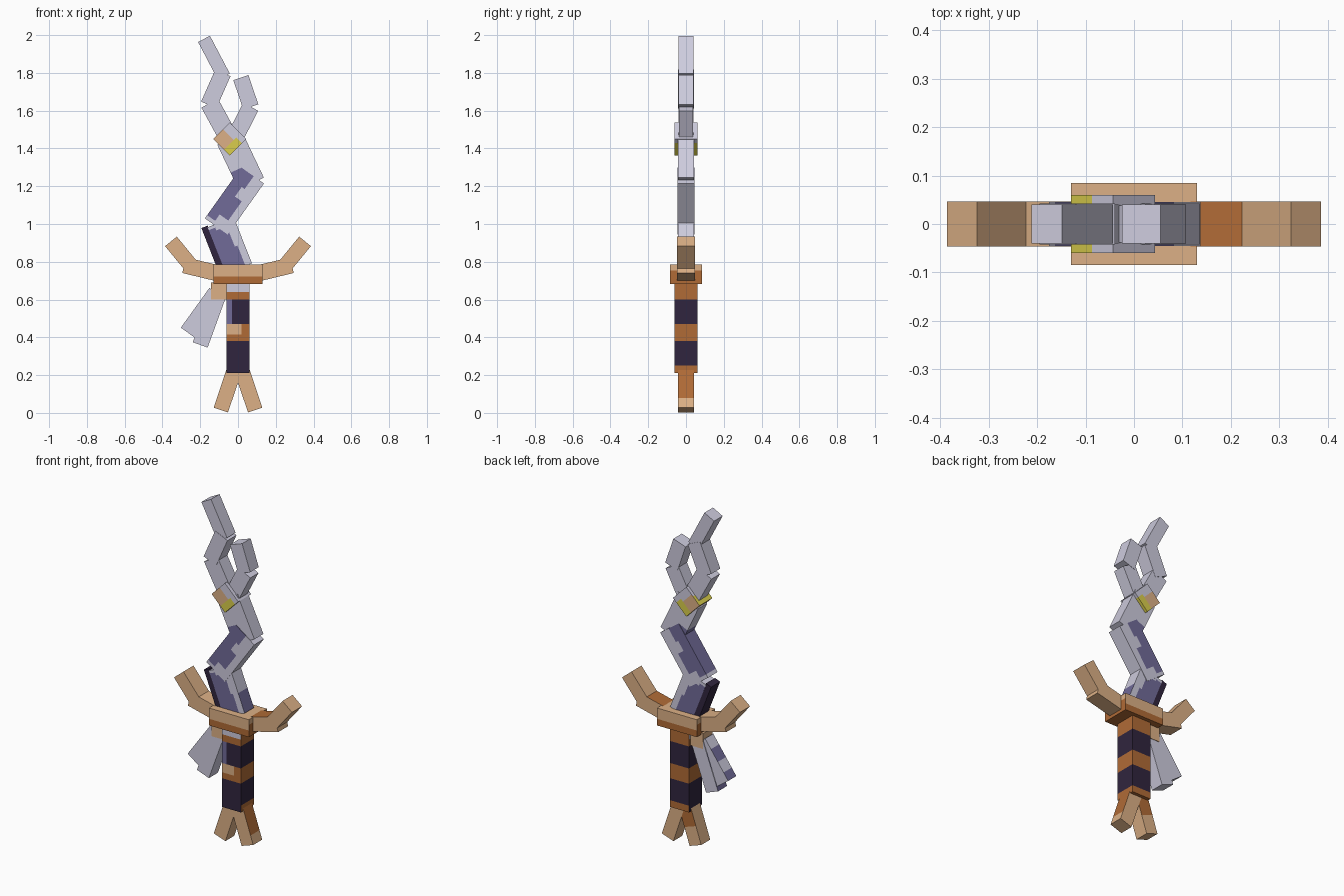
import bpy, bmesh
from mathutils import Vector, Matrix

cube = bpy.data.objects.get("Cube")
if cube:
    bpy.data.objects.remove(cube)


def linear(c):
    c /= 255
    return c / 12.92 if c < 0.04045 else ((c + 0.055) / 1.055) ** 2.4


def material(name, *rgb):
    m = bpy.data.materials.new(name)
    m.use_nodes = True
    col = [linear(c) for c in rgb] + [1]
    m.diffuse_color = col
    m.node_tree.nodes["Principled BSDF"].inputs["Base Color"].default_value = col
    return m


LAV, TAN, ORANGE, DARK, PURPLE, YELLOW = range(6)
MATS = [material("pale lavender", 206, 204, 222), material("tan", 220, 176, 134),
        material("burnt orange", 176, 107, 54), material("dark plum", 48, 37, 62),
        material("dusky purple", 113, 107, 153), material("yellow", 218, 206, 76)]


def even(n):
    return [i / n for i in range(1, n)]


def bar(name, p, q, width, depth, paint, ucuts=(), vcuts=()):
    """Box from p up to q in the xz plane. paint is a colour, or a rule on
    u (0 bottom to 1 top), v (-1 to 1 across), face normal, and world x, z."""
    a, b = Vector((p[0], 0, p[1])), Vector((q[0], 0, q[1]))
    d = (b - a).normalized()
    side = Vector((d.z, 0, -d.x))
    length = (b - a).length
    bm = bmesh.new()
    bmesh.ops.create_cube(bm, size=1)
    bmesh.ops.scale(bm, vec=(width, depth, length), verts=bm.verts)
    planes = [((0, 0, (u - 0.5) * length), (0, 0, 1)) for u in ucuts]
    planes += [((v * width / 2, 0, 0), (1, 0, 0)) for v in vcuts]
    for co, no in planes:
        bmesh.ops.bisect_plane(bm, geom=bm.verts[:] + bm.edges[:] + bm.faces[:],
                               plane_co=co, plane_no=no)
    rot = Matrix((side, (0, 1, 0), d)).transposed().to_4x4()
    world = Matrix.Translation((a + b) / 2) @ rot
    bm.normal_update()
    for f in bm.faces:
        c = f.calc_center_median()
        w = world @ c
        f.material_index = paint if isinstance(paint, int) else paint(
            c.z / length + 0.5, 2 * c.x / width, f.normal.copy(), w.x, w.z)
    bmesh.ops.transform(bm, matrix=world, verts=bm.verts)
    me = bpy.data.meshes.new(name)
    bm.to_mesh(me)
    bm.free()
    for m in MATS:
        me.materials.append(m)
    ob = bpy.data.objects.new(name, me)
    bpy.context.collection.objects.link(ob)
    return ob


# Forked blade tip
bar("tip_upper", (-0.075, 1.78), (-0.18, 1.98), 0.071, 0.08, LAV)
bar("tip_middle", (-0.155, 1.63), (-0.08, 1.8), 0.088, 0.084, LAV)
bar("tip_lower", (-0.03, 1.42), (-0.15, 1.64), 0.1, 0.08, LAV)
bar("prong_upper", (0.068, 1.62), (0.015, 1.775), 0.084, 0.08, LAV)
bar("prong_lower", (-0.02, 1.45), (0.067, 1.62), 0.09, 0.076, LAV)


# Zigzag blade with purple stains on its -x side
def upper_stain(u, v, n, x, z):
    return PURPLE if z < 1.29 and x < 0.03 and u < 0.4 and v < 0.1 else LAV


def middle_stain(u, v, n, x, z):
    if n.x > 0.5 and abs(n.y) < 0.5 and v > 0.9:
        return LAV
    edge = 0.1 if u > 0.75 else -0.15 if u > 0.55 else 0.45 if u > 0.2 else -0.3
    return PURPLE if v < edge and u > 0.06 else LAV


def lower_stain(u, v, n, x, z):
    if v > 0.95:
        return PURPLE if u < 0.45 else LAV
    return PURPLE if v < 0.5 - 0.6 * max(0, u - 0.3) and u < 0.95 - 0.12 * (v + 1) else LAV


bar("blade_upper", (0.07, 1.214), (-0.043, 1.452), 0.148, 0.084, upper_stain, even(16), (-0.6, -0.25, 0.1, 0.5))
bar("blade_middle", (-0.115, 0.987), (0.077, 1.257), 0.148, 0.09, middle_stain, even(16), (-0.3, -0.15, 0.1, 0.45))
bar("blade_lower", (0.005, 0.765), (-0.092, 1.01), 0.148, 0.086, lower_stain, even(16), (-0.5, 0, 0.15, 0.3, 0.5))
bar("blade_back_edge", (-0.095, 0.775), (-0.177, 0.985), 0.036, 0.084, DARK)


# Diamond gem
def gem_paint(u, v, n, x, z):
    if v < -0.95:
        return YELLOW if u < 0.5 else LAV
    if v > 0.3 and u < 0.75:
        return YELLOW
    return TAN if u < 0.6 and v < 0.3 else LAV


bar("gem", (-0.087, 1.406), (0.0, 1.493), 0.123, 0.12, gem_paint, (0.5, 0.6, 0.75), (0.3,))


# Crossguard
def guard_paint(u, v, n, x, z):
    if n.z > 0.5:
        return TAN
    if n.z < -0.5:
        return ORANGE
    return TAN if u > (0.7 if abs(n.x) > 0.5 else 0.38) else ORANGE


bar("guard_block", (0, 0.682), (0, 0.785), 0.26, 0.17, guard_paint, (0.38, 0.7))


def right_arm(u, v, n, x, z):
    return TAN if abs(n.y) > 0.5 or v > -0.9 else ORANGE


for s, label, paint in ((-1, "right", TAN), (1, "left", right_arm)):
    bar(label + "_guard_inner", (s * 0.07, 0.73), (s * 0.285, 0.782), 0.085, 0.094, paint)
    bar(label + "_guard_outer", (s * 0.25, 0.78), (s * 0.355, 0.908), 0.08, 0.094, TAN)


# Wrapped handle: bands at set heights
def handle_paint(u, v, n, x, z):
    front, right = n.y < -0.5, n.x < -0.5
    if z > 0.64:
        return LAV if front or right else ORANGE
    if z > 0.6:
        return ORANGE
    if z > 0.47:
        return PURPLE if front and v < -0.5 else DARK
    if z > 0.38:
        return TAN if front and v < 0.3 and z > 0.415 else ORANGE
    if z < 0.25 and not (front or right):
        return ORANGE
    return DARK


LOW, HIGH = 0.21, 0.69
bands = [(z - LOW) / (HIGH - LOW) for z in (0.25, 0.38, 0.415, 0.47, 0.6, 0.64)]
bar("handle", (0, LOW), (0, HIGH), 0.124, 0.124, handle_paint, bands, (-0.5, 0.3))


# Split pommel
def left_foot(u, v, n, x, z):
    return ORANGE if v > 0.95 and u > 0.25 else TAN


def right_foot(u, v, n, x, z):
    return ORANGE if n.y > 0.5 and u > 0.5 else TAN


bar("pommel_left", (0.091, 0.015), (0.022, 0.22), 0.08, 0.084, left_foot, (0.25,))
bar("pommel_right", (-0.091, 0.015), (-0.022, 0.22), 0.08, 0.084, right_foot, (0.5,))


# Ribbons hanging from a knot on the -x side
def ribbon_paint(u, v, n, x, z):
    return PURPLE if v < -0.95 and (u < 0.2 or 0.45 < u < 0.75) else LAV


bar("ribbon_knot", (-0.1, 0.6), (-0.1, 0.69), 0.084, 0.09, TAN)
bar("ribbon_outer", (-0.266, 0.425), (-0.115, 0.635), 0.09, 0.076, ribbon_paint, (0.2, 0.45, 0.75))
bar("ribbon_inner", (-0.2, 0.36), (-0.1, 0.635), 0.083, 0.084, ribbon_paint, (0.2, 0.45, 0.75))
